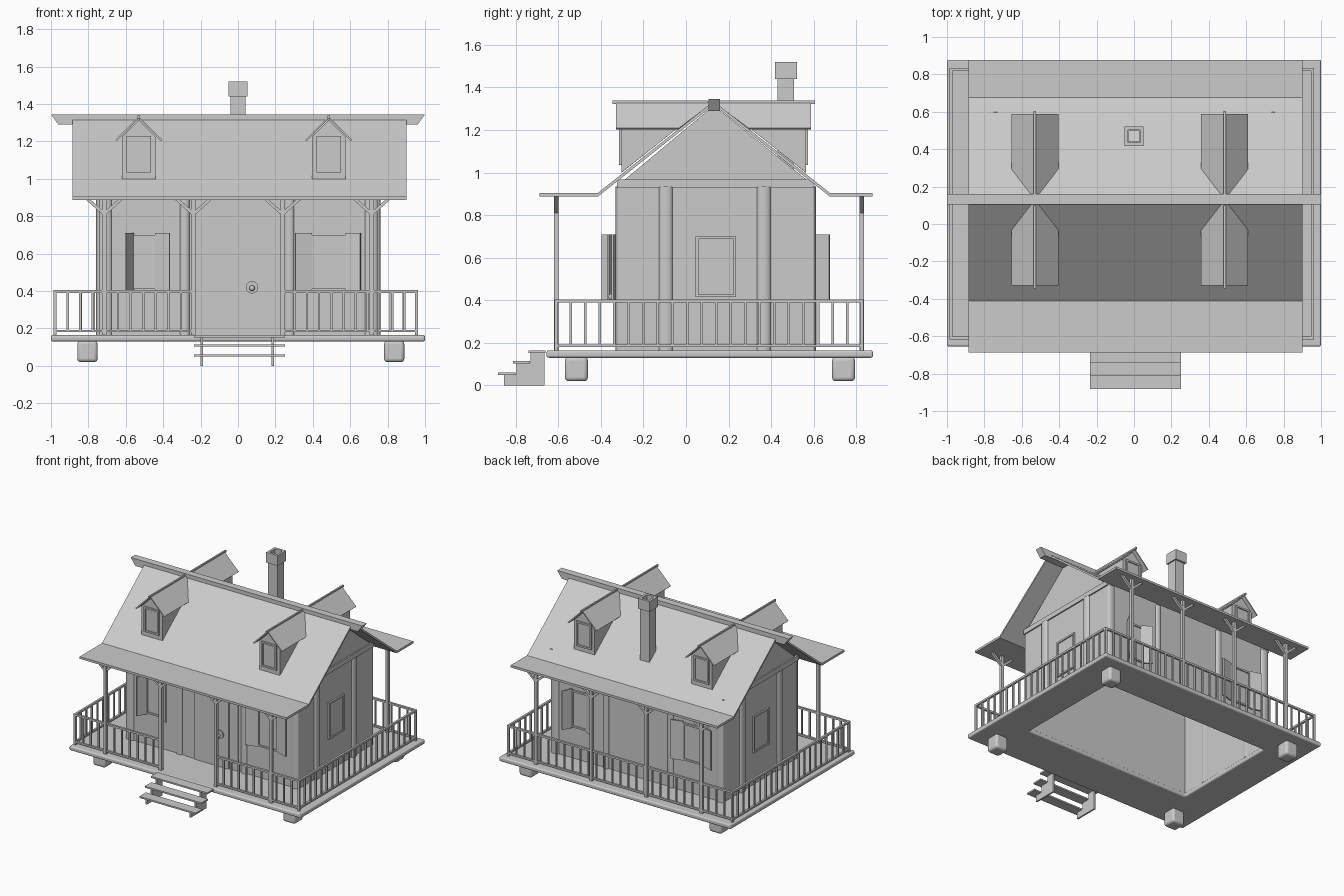
import bpy, bmesh, math
from mathutils import Vector

if "Cube" in bpy.data.objects:
    bpy.data.objects.remove(bpy.data.objects["Cube"])


def finish(name, bm, bevel=0, smooth=False):
    bmesh.ops.recalc_face_normals(bm, faces=bm.faces)
    mesh = bpy.data.meshes.new(name)
    bm.to_mesh(mesh)
    bm.free()
    ob = bpy.data.objects.new(name, mesh)
    bpy.context.collection.objects.link(ob)
    if bevel:
        mod = ob.modifiers.new("Bevel", "BEVEL")
        mod.width, mod.segments = bevel, 3
    if smooth:
        bpy.ops.object.select_all(action="DESELECT")
        bpy.context.view_layer.objects.active = ob
        ob.select_set(True)
        bpy.ops.object.shade_smooth_by_angle(angle=math.radians(40))
    return ob


def add_prism(bm, pts, axis, a, b):
    """Extrude a 2D outline along an axis from a to b."""
    place = {"x": lambda p, t: (t, *p), "y": lambda p, t: (p[0], t, p[1]),
             "z": lambda p, t: (*p, t)}[axis]
    face = bm.faces.new([bm.verts.new(place(p, a)) for p in pts])
    out = bmesh.ops.extrude_face_region(bm, geom=[face])["geom"]
    shift = Vector(place((0, 0), b - a))
    bmesh.ops.translate(bm, vec=shift, verts=[v for v in out if isinstance(v, bmesh.types.BMVert)])


def prism(name, pts, axis, a, b, **kw):
    bm = bmesh.new()
    add_prism(bm, pts, axis, a, b)
    return finish(name, bm, **kw)


def rect(a, b, c, d):
    return [(a, c), (b, c), (b, d), (a, d)]


def boxes(name, items, **kw):
    """Each item is (x0, x1, y0, y1, z0, z1)."""
    bm = bmesh.new()
    for x0, x1, y0, y1, z0, z1 in items:
        add_prism(bm, rect(x0, x1, y0, y1), "z", z0, z1)
    return finish(name, bm, **kw)


def ring(name, outer, inner, z0, z1, **kw):
    """Rectangular frame lying flat, open in the middle."""
    bm = bmesh.new()
    loops = [[bm.verts.new((*p, z)) for p in rect(*r)]
             for r, z in ((outer, z0), (outer, z1), (inner, z1), (inner, z0))]
    for k in range(4):
        a, b = loops[k], loops[(k + 1) % 4]
        for i in range(4):
            j = (i + 1) % 4
            bm.faces.new((a[i], a[j], b[j], b[i]))
    return finish(name, bm, **kw)


WX0, WX1, WY0, WY1 = -0.74, 0.745, -0.315, 0.595
DECK, EAVE, RIDGE_Y, RIDGE_Z = 0.165, 0.905, 0.13, 1.335

# Deck, footings and walls
ring("deck", (-1, 1, -0.655, 0.878), (WX0 + .02, WX1 - .02, WY0 + .02, WY1 - .02), 0.13, DECK, bevel=0.01)
for x in (-0.805, 0.835):
    for y in (-0.515, 0.74):
        boxes("footing", [(x - .054, x + .054, y - .054, y + .054, 0.02, 0.135)], bevel=0.018, smooth=True)
ring("walls", (WX0, WX1, WY0, WY1), (WX0 + .015, WX1 - .015, WY0 + .015, WY1 - .015), DECK - 0.03, 0.95)
for x in (WX0, WX1 - 0.015):
    prism("gable", [(-0.32, 0.94), (0.6, 0.94), (RIDGE_Y, 1.315)], "x", x, x + 0.015)
boxes("gable_beams", [(x - .01, x + .01, -0.325, 0.6, 0.93, 0.968) for x in (WX0, WX1)])


# Half-round wall pilasters
def pilaster(x, y, rx, ry):
    pts = [(x + rx * math.cos(i * math.tau / 20), y + ry * math.sin(i * math.tau / 20)) for i in range(20)]
    prism("pilaster", pts, "z", DECK, 0.935, smooth=True)


for y in (WY0, WY1):
    for x in (-0.71, -0.285, 0.275, 0.712):
        pilaster(x, y, 0.034 if abs(x) > 0.5 else 0.025, 0.015)
for x in (WX0, WX1):
    for y in (-0.095, 0.365):
        pilaster(x, y, 0.018, 0.032)

# Main roof with flat porch eaves
T = 0.017
top = [(-0.688, EAVE), (-0.413, EAVE), (RIDGE_Y, RIDGE_Z), (0.675, EAVE), (0.876, EAVE)]
prism("roof", top + [(y, z - T) for y, z in reversed(top)], "x", -0.885, 0.9)
prism("ridge_beam", [(-1, 1.345), (-0.96, 1.29), (0.96, 1.29), (1, 1.345)], "y", 0.105, 0.16)

# Chimney with a hollow cap
ring("chimney_shaft", (-.04, .04, .43, .508), (-.03, .03, .44, .498), 1.0, 1.46)
ring("chimney_cap", (-.05, .05, .418, .522), (-.032, .032, .437, .503), 1.44, 1.52)


# Dormers, on both slopes
def dormer(cx, side):
    run = 0.543
    slope = (RIDGE_Z - EAVE) / run

    def pt(x, d, z):
        return (cx + x, RIDGE_Y + side * d, z)

    def depth(z):
        return (RIDGE_Z - z) / slope

    bm = bmesh.new()
    w, front, low, high, peak = 0.09, 0.432, 1.0, 1.225, 1.315
    face = [(-w, low), (w, low), (w, high), (0, peak), (-w, high)]
    fv = [bm.verts.new(pt(x, front, z)) for x, z in face]
    bv = [bm.verts.new(pt(x, depth(z) + 0.01, z)) for x, z in face]
    bm.faces.new(fv)
    for i in range(1, 5):
        j = (i + 1) % 5
        bm.faces.new((fv[i], fv[j], bv[j], bv[i]))
    finish("dormer_body", bm)

    bm = bmesh.new()
    e, out, ez, rz = 0.122, 0.458, 1.205, 1.328
    mid = [bm.verts.new(pt(0, d, rz)) for d in (out, 0)]
    for s in (-1, 1):
        edge = [bm.verts.new(pt(s * e, d, ez)) for d in (out, depth(ez))]
        bm.faces.new((mid[0], mid[1], edge[1], edge[0]))
    ob = finish("dormer_roof", bm)
    mod = ob.modifiers.new("Thickness", "SOLIDIFY")
    mod.thickness, mod.offset = 0.01, 0
    y0, y1 = sorted((RIDGE_Y + side * 0.475, RIDGE_Y + side * 0.03))
    boxes("dormer_ridge", [(cx - .006, cx + .006, y0, y1, 1.322, 1.338)])
    frame("dormer_window", "y", cx, RIDGE_Y + side * front, 0.065, 1.035, 1.23, side)


# Window frame and recessed pane on a wall plane
def frame(name, axis, c, plane, half, z0, z1, side, t=0.013):
    a, b = sorted((plane - side * 0.005, plane + side * 0.012))
    pa, pb = sorted((plane - side * 0.005, plane + side * 0.004))
    bm = bmesh.new()
    for u0, u1, v0, v1 in ((-half, half, z0, z0 + t), (-half, half, z1 - t, z1),
                           (-half, -half + t, z0 + t, z1 - t), (half - t, half, z0 + t, z1 - t)):
        add_prism(bm, rect(c + u0, c + u1, v0, v1), axis, a, b)
    add_prism(bm, rect(c - half + t, c + half - t, z0 + t, z1 - t), axis, pa, pb)
    finish(name, bm)


for cx in (-0.53, 0.485):
    for side in (-1, 1):
        dormer(cx, side)

# Side windows
for x, s in ((WX0, -1), (WX1, 1)):
    frame("side_window", "x", 0.14, x, 0.095, 0.415, 0.7, s)


# Front and back windows with swung shutters
def shutter(hinge, tip):
    a, b = Vector(hinge), Vector(tip)
    n = (b - a).orthogonal().normalized() * 0.005
    prism("shutter", [a + n, b + n, b - n, a - n], "z", 0.405, 0.71)


for s, wall in ((-1, WY0), (1, WY1)):
    k = -s
    frame("window", "y", -0.495 * k, wall, 0.07, 0.41, 0.7, s)
    frame("window", "y", 0.485 * k, wall, 0.09, 0.41, 0.7, s)
    for hx, tx, d in ((-0.56, -0.6, 0.08), (-0.44, -0.365, 0.05),
                      (0.395, 0.305, 0.03), (0.575, 0.655, 0.03)):
        shutter((hx * k, wall + s * 0.006), (tx * k, wall + s * d))

# Front door: entry panel, arched leaf, round knocker
boxes("entry_panel", [(-0.22, 0.225, WY0 - .006, WY0, DECK, 0.94)])
arch = [(0.118 * math.cos(i * math.pi / 14), 0.695 + 0.075 * math.sin(i * math.pi / 14)) for i in range(15)]
prism("door", [(-0.145, DECK), (0.15, DECK), (0.15, 0.69)] + arch + [(-0.145, 0.69)],
      "y", WY0 - 0.014, WY0)
bpy.ops.mesh.primitive_cylinder_add(vertices=24, radius=0.033, depth=0.012,
                                    location=(0.075, WY0 - 0.018, 0.42), rotation=(math.pi / 2, 0, 0))
bpy.context.object.name = "knob_plate"
bpy.ops.mesh.primitive_uv_sphere_add(segments=16, ring_count=10, radius=0.015,
                                     location=(0.075, WY0 - 0.035, 0.415))
bpy.context.object.name = "door_knob"
bpy.ops.object.shade_smooth()

# Porch posts with forked braces
for y in (-0.61, 0.825):
    for x in (-0.715, -0.238, 0.238, 0.715):
        bm = bmesh.new()
        add_prism(bm, rect(x - .012, x + .012, y - .011, y + .011), "z", DECK, 0.892)
        for s in (-1, 1):
            add_prism(bm, [(x, 0.8), (x + s * .1, 0.89), (x + s * .075, 0.89), (x, 0.823)], "y", y - .01, y + .01)
        finish("porch_post", bm)


# Railings
def railing(name, p, q):
    along = 0 if p[1] == q[1] else 1
    n = round(abs(q[along] - p[along]) / 0.068)
    h = 0.008
    x0, x1, y0, y1 = p[0] - h, q[0] + h, p[1] - h, q[1] + h
    items = [(x0, x1, y0, y1, 0.39, 0.405), (x0, x1, y0, y1, 0.18, 0.193)]
    for i in range(n + 1):
        x, y = (p[k] + (q[k] - p[k]) * i / n for k in (0, 1))
        r, z = (h, DECK) if i in (0, n) else (0.006, 0.185)
        items.append((x - r, x + r, y - r, y + r, z, 0.395))
    boxes(name, items)


L, R, F, B = -0.978, 0.955, -0.61, 0.825
railing("front_railing", (L, F), (-0.238, F))
railing("front_railing", (0.238, F), (R, F))
railing("back_railing", (L, B), (R, B))
for x in (L, R):
    railing("side_railing", (x, F), (x, B))

# Front steps
for y, z in ((-0.7, 0.165), (-0.772, 0.115), (-0.842, 0.062)):
    boxes("step_tread", [(-0.235, 0.252, y - .04, y + .04, z - .012, z)])
steps = [(-0.665, 0), (-0.855, 0), (-0.855, .055), (-0.795, .055), (-0.795, .108),
         (-0.73, .108), (-0.73, .158), (-0.665, .158)]
for x in (-0.2, 0.18):
    prism("step_stringer", steps, "x", x, x + 0.012)
